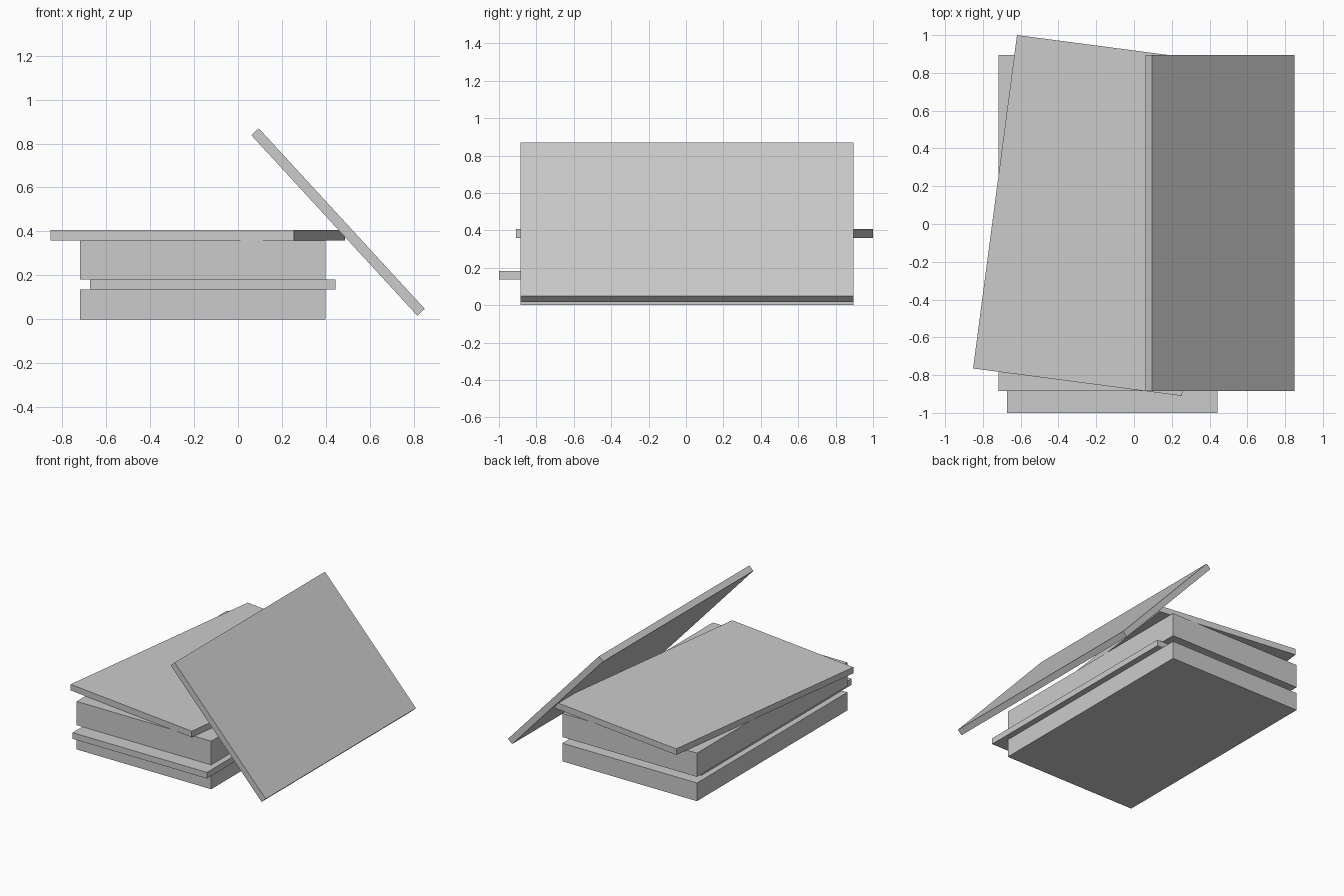
import bpy
from math import radians

default_cube = bpy.data.objects.get("Cube")
if default_cube:
    bpy.data.objects.remove(default_cube, do_unlink=True)

# Single plain material
grey = bpy.data.materials.new("light grey")
grey.use_nodes = True
colour = (0.6, 0.6, 0.6, 1)
grey.diffuse_color = colour
grey.node_tree.nodes["Principled BSDF"].inputs["Base Color"].default_value = colour

WIDTH, LENGTH, THIN = 1.115, 1.78, 0.046


def slab(name, centre, height, rotation=(0, 0, 0)):
    """Flat rectangular block sharing the common width and length."""
    bpy.ops.mesh.primitive_cube_add(size=1, location=centre)
    obj = bpy.context.object
    obj.name = obj.data.name = name
    obj.scale = (WIDTH, LENGTH, height)
    obj.rotation_euler = [radians(a) for a in rotation]
    bpy.ops.object.transform_apply(location=False, rotation=False, scale=True)
    obj.data.materials.append(grey)
    return obj


# Stacked blocks and boards, bottom to top
slab("lower_block", (-0.16, 0.005, 0.068), 0.136)
slab("middle_board", (-0.115, -0.11, 0.159), THIN)
slab("upper_block", (-0.16, 0.005, 0.271), 0.178)
slab("top_board", (-0.183, 0.045, 0.383), THIN, (0, 0, -7.5))

# Board leaning against the side of the stack
slab("leaning_board", (0.455, 0.005, 0.443), THIN, (0, 47.4, 0))
